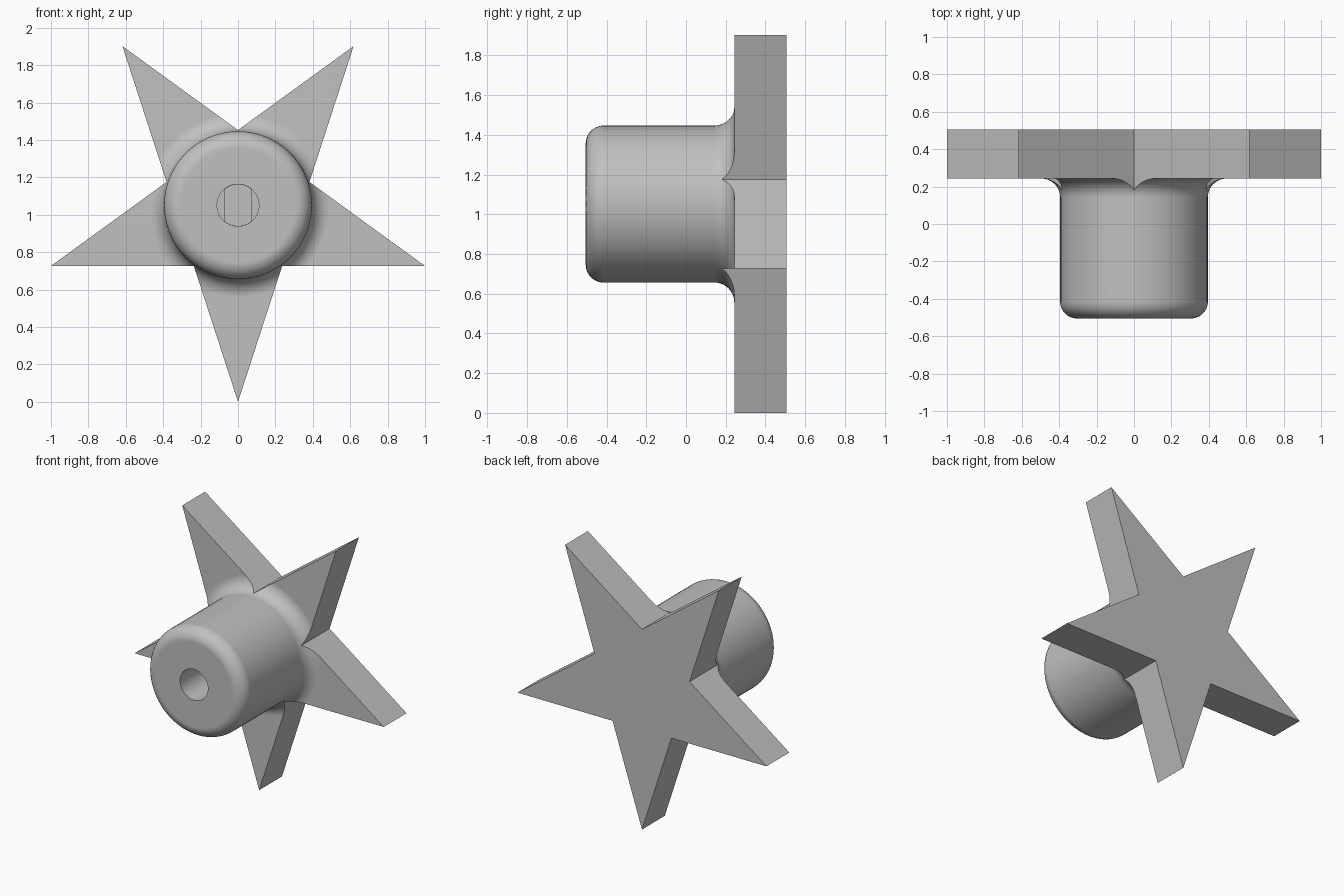
import bpy
import bmesh
from math import sin, cos, pi, radians, sqrt
from mathutils import Vector

cube = bpy.data.objects.get("Cube")
if cube:
    bpy.data.objects.remove(cube, do_unlink=True)

STAR_R = 1.0515            # tip radius
NOTCH_R = STAR_R * 0.382   # inner corner radius of a regular star
FRONT, PLATE, BACK = -0.505, 0.243, 0.505
KNOB_R, ROUND, FILLET = 0.395, 0.09, 0.1
HOLE_R, FLAT_X = 0.112, 0.069

grey = bpy.data.materials.new("light_grey")
grey.use_nodes = True
colour = (0.53, 0.53, 0.53, 1)
grey.diffuse_color = colour
grey.node_tree.nodes["Principled BSDF"].inputs["Base Color"].default_value = colour


def finish(name, bm):
    """Turn a bmesh into a grey object raised to the star centre."""
    bmesh.ops.recalc_face_normals(bm, faces=bm.faces)
    mesh = bpy.data.meshes.new(name)
    bm.to_mesh(mesh)
    bm.free()
    mesh.materials.append(grey)
    obj = bpy.data.objects.new(name, mesh)
    bpy.context.collection.objects.link(obj)
    obj.location.z = STAR_R
    return obj


def prism(name, outline, y0, y1):
    """Extrude an x-z outline along y."""
    bm = bmesh.new()
    face = bm.faces.new([bm.verts.new((x, y0, z)) for x, z in outline])
    new = bmesh.ops.extrude_face_region(bm, geom=[face])["geom"]
    verts = [v for v in new if isinstance(v, bmesh.types.BMVert)]
    bmesh.ops.translate(bm, verts=verts, vec=(0, y1 - y0, 0))
    return finish(name, bm)


def lathe(name, profile, steps):
    """Spin a (radius, y) profile around the y axis."""
    bm = bmesh.new()
    verts = [bm.verts.new((r, y, 0)) for r, y in profile]
    edges = [bm.edges.new(pair) for pair in zip(verts, verts[1:])]
    bmesh.ops.spin(bm, geom=verts + edges, axis=(0, 1, 0), cent=(0, 0, 0),
                   angle=2 * pi, steps=steps)
    bmesh.ops.remove_doubles(bm, verts=bm.verts, dist=1e-5)
    return finish(name, bm)


def arc(cx, cy, r, a0, a1, n=10):
    angles = [radians(a0 + (a1 - a0) * i / n) for i in range(n + 1)]
    return [(cx + r * cos(a), cy + r * sin(a)) for a in angles]


def cut(obj, cutter, operation):
    mod = obj.modifiers.new(operation.title(), "BOOLEAN")
    mod.operation, mod.solver, mod.object = operation, "EXACT", cutter
    bpy.context.view_layer.objects.active = obj
    bpy.ops.object.modifier_apply(modifier=mod.name)
    bpy.data.objects.remove(cutter, do_unlink=True)


# Rounded knob flaring into a disc that the star shape then trims
profile = [(0, FRONT)]
profile += arc(KNOB_R - ROUND, FRONT + ROUND, ROUND, -90, 0)
profile += arc(KNOB_R + FILLET, PLATE - FILLET, FILLET, 180, 90)
profile += [(1.2, PLATE), (1.2, BACK), (0, BACK)]
knob = lathe("star_knob", profile, 72)

star = []
for i in range(10):
    r = NOTCH_R if i % 2 else STAR_R
    a = -pi / 2 + i * pi / 5
    star.append((r * sin(a + pi / 2), -r * cos(a + pi / 2)))
cut(knob, prism("star_trim", star, -0.8, 0.8), "INTERSECT")

# Shaft bore: round mouth, then a deeper part with two flats
bore = arc(0, 0, HOLE_R, 0, 360, 48)[:-1]
cut(knob, prism("round_bore", bore, -0.7, FRONT + 0.25), "DIFFERENCE")
r = HOLE_R - 0.001
half = 90 - math_angle if (math_angle := 0) else 52
flats = arc(0, 0, r, half, 180 - half, 12) + arc(0, 0, r, 180 + half, 360 - half, 12)
cut(knob, prism("flat_bore", flats, FRONT + 0.15, FRONT + 0.6), "DIFFERENCE")

# Merge flat areas and shade
bm = bmesh.new()
bm.from_mesh(knob.data)
bmesh.ops.dissolve_limit(bm, angle_limit=radians(0.5), verts=bm.verts, edges=bm.edges)
bm.to_mesh(knob.data)
bm.free()
bpy.ops.object.select_all(action="DESELECT")
knob.select_set(True)
bpy.context.view_layer.objects.active = knob
bpy.ops.object.shade_smooth_by_angle(angle=radians(30))
weighted = knob.modifiers.new("Weighted normals", "WEIGHTED_NORMAL")
weighted.keep_sharp = True
